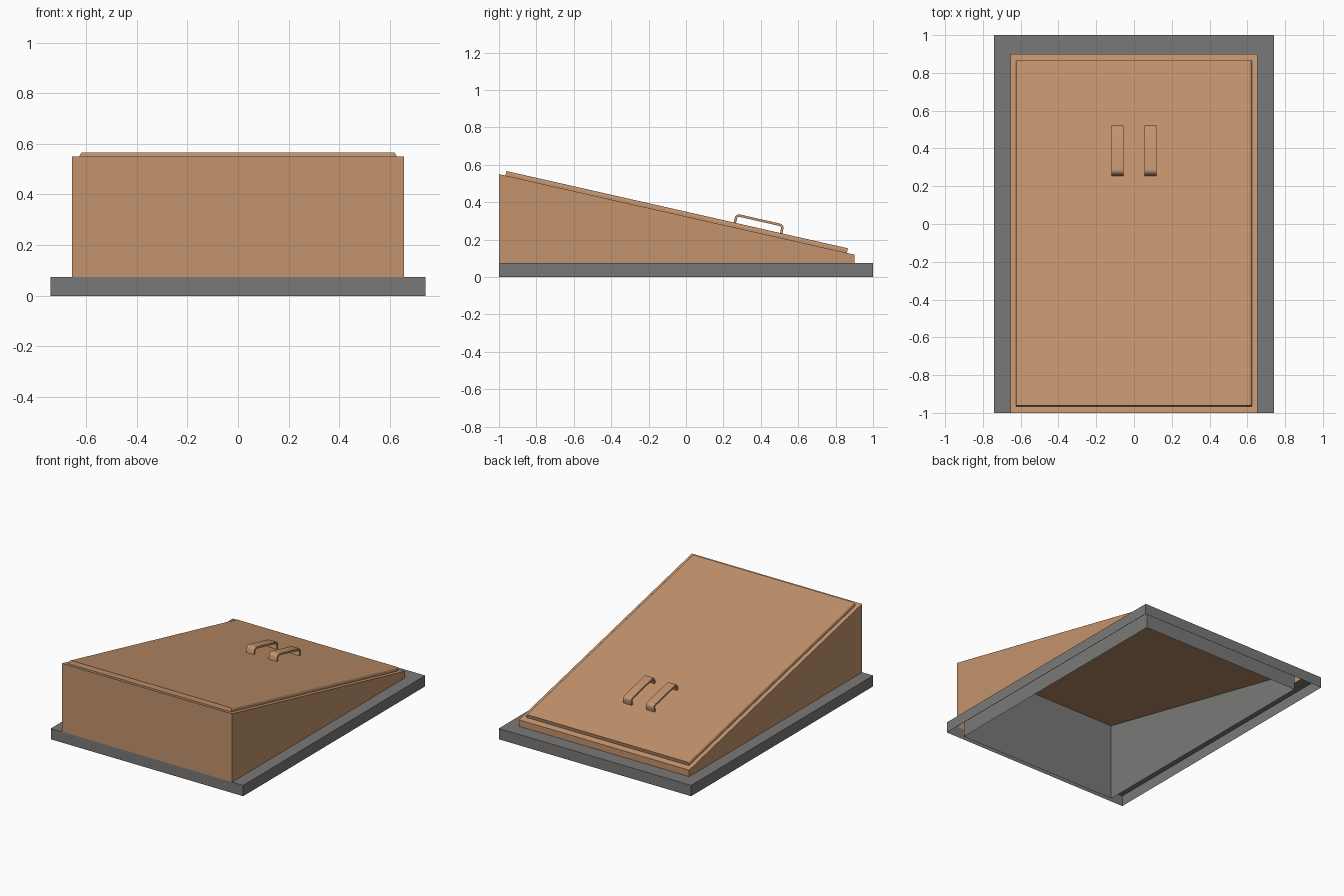
import bpy, bmesh, math
from mathutils import Matrix, Vector

if "Cube" in bpy.data.objects:
    bpy.data.objects.remove(bpy.data.objects["Cube"])


def material(name, rgb):
    m = bpy.data.materials.new(name)
    m.diffuse_color = (*rgb, 1)
    m.use_nodes = True
    m.node_tree.nodes["Principled BSDF"].inputs["Base Color"].default_value = m.diffuse_color
    return m


WOOD = material("tan_paint", (0.552, 0.296, 0.156))
STONE = material("grey_concrete", (0.195, 0.191, 0.188))

# slope of the hatch: falls from the front edge to the back edge
FRONT, BACK, HIGH, LOW = -1.0, 0.9, 0.55, 0.12
ANGLE = math.atan2(HIGH - LOW, BACK - FRONT)
SLOPE = Matrix.Translation((0, FRONT, HIGH)) @ Matrix.Rotation(-ANGLE, 4, 'X')


def slope_z(y):
    return HIGH - (y - FRONT) * math.tan(ANGLE)


def finish(bm, name, mat):
    me = bpy.data.meshes.new(name)
    bm.to_mesh(me)
    bm.free()
    me.materials.append(mat)
    ob = bpy.data.objects.new(name, me)
    bpy.context.collection.objects.link(ob)
    return ob


def ring(bm, x, y0, y1, z):
    """Rectangle of verts, counter-clockwise; z is a function of y."""
    return [bm.verts.new((px, py, z(py))) for px, py in
            ((-x, y0), (x, y0), (x, y1), (-x, y1))]


def bridge(bm, a, b, sides=range(4)):
    for i in sides:
        j = (i + 1) % 4
        bm.faces.new((a[i], a[j], b[j], b[i]))


def prism(name, profile, offset, mat, matrix):
    """Extrude a closed profile along an offset, then place it."""
    bm = bmesh.new()
    a = [bm.verts.new(p) for p in profile]
    b = [bm.verts.new(Vector(p) + Vector(offset)) for p in profile]
    bm.faces.new(a)
    bm.faces.new(b[::-1])
    for i in range(len(a)):
        j = (i + 1) % len(a)
        bm.faces.new((a[i], b[i], b[j], a[j]))
    bmesh.ops.recalc_face_normals(bm, faces=bm.faces)
    bm.transform(matrix)
    return finish(bm, name, mat)


# concrete curb: open below, flat ledge round the hatch on three sides
T = 0.075
bm = bmesh.new()
low = ring(bm, 0.74, -1, 1, lambda y: 0)
top = ring(bm, 0.74, -1, 1, lambda y: T)
edge = ring(bm, 0.655, -1, 0.9, lambda y: T)
bridge(bm, low, top)
bridge(bm, top, edge, (1, 2, 3))
finish(bm, "concrete_curb", STONE)

# inner stairwell walls, rising to the underside of the hatch
bm = bmesh.new()
low = ring(bm, 0.622, -0.97, 0.87, lambda y: 0)
top = ring(bm, 0.622, -0.97, 0.87, lambda y: slope_z(y) - 0.002)
bridge(bm, top, low)
finish(bm, "stairwell_walls", STONE)

# wedge-shaped hatch frame with sloping top
bm = bmesh.new()
low = ring(bm, 0.655, FRONT, BACK, lambda y: T)
top = ring(bm, 0.655, FRONT, BACK, slope_z)
bridge(bm, low, top)
bm.faces.new(top)
finish(bm, "hatch_frame", WOOD)

for s, side in ((-1, "left"), (1, "right")):
    # door leaf with a rounded outer edge
    section = [(0, 0), (0.625, 0), (0.625, 0.012), (0.622, 0.019),
               (0.617, 0.0235), (0.61, 0.025), (0, 0.025)]
    prism(side + "_door", [(s * x, 0.0354, z) for x, z in section],
          (0, 1.872, 0), WOOD, SLOPE)

    # strap handle: rounded outer arch and matching inner arch
    y0, y1, base, h, t = 1.281, 1.548, 0.024, 0.05, 0.013

    def arch(inset, r):
        a, b, z = y0 + inset, y1 - inset, base + h - inset
        pts = [(a, base)]
        for cy, start in ((a + r, 180), (b - r, 90)):
            for k in range(5):
                ang = math.radians(start - 22.5 * k)
                pts.append((cy + r * math.cos(ang), z - r + r * math.sin(ang)))
        return pts + [(b, base)]

    outline = arch(0, 0.024) + arch(t, 0.011)[::-1]
    handle = prism(side + "_handle",
                   [(s * 0.0875 - 0.031, y, z) for y, z in outline],
                   (0.062, 0, 0), WOOD, SLOPE)
    bpy.context.view_layer.objects.active = handle
    handle.select_set(True)
    bpy.ops.object.shade_smooth_by_angle(angle=math.radians(35))
    handle.select_set(False)
